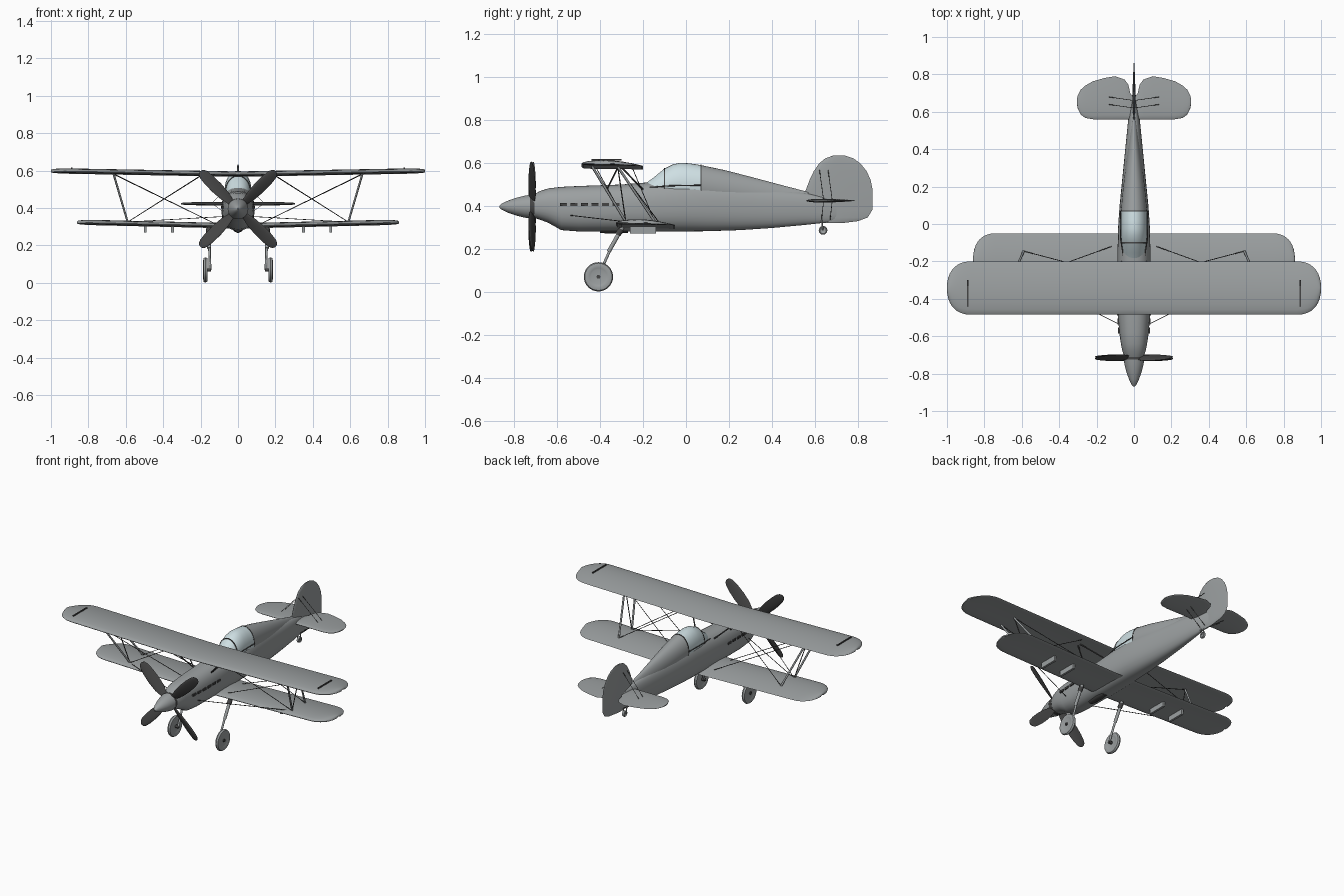
import bpy, bmesh
from math import sin, cos, pi, radians
from mathutils import Vector, Matrix

cube = bpy.data.objects.get("Cube")
if cube:
    bpy.data.objects.remove(cube)


def material(name, rgb):
    m = bpy.data.materials.new(name)
    m.use_nodes = True
    m.diffuse_color = (*rgb, 1)
    m.node_tree.nodes["Principled BSDF"].inputs["Base Color"].default_value = (*rgb, 1)
    return m


GREY = material("airframe grey", (0.33, 0.35, 0.355))
DARK = material("dark metal", (0.06, 0.06, 0.06))
GLASS = material("pale glass", (0.62, 0.74, 0.77))


def loft(name, rings, mat, angle=40):
    """Skin a row of closed rings and cap both ends."""
    bm = bmesh.new()
    loops = [[bm.verts.new(p) for p in ring] for ring in rings]
    n = len(loops[0])
    for a, b in zip(loops, loops[1:]):
        for i in range(n):
            bm.faces.new((a[i], a[(i + 1) % n], b[(i + 1) % n], b[i]))
    bm.faces.new(loops[0])
    bm.faces.new(loops[-1])
    bmesh.ops.recalc_face_normals(bm, faces=bm.faces)
    mesh = bpy.data.meshes.new(name)
    bm.to_mesh(mesh)
    bm.free()
    mesh.materials.append(mat)
    ob = bpy.data.objects.new(name, mesh)
    bpy.context.collection.objects.link(ob)
    bpy.ops.object.select_all(action="DESELECT")
    ob.select_set(True)
    bpy.context.view_layer.objects.active = ob
    bpy.ops.object.shade_smooth_by_angle(angle=radians(angle))
    return ob


def body(name, sections, mat, power=2.0, n=32):
    """Sections are (y, half width, bottom z, top z)."""
    def ring(y, w, lo, hi):
        pts = []
        for i in range(n):
            c, s = cos(2 * pi * i / n), sin(2 * pi * i / n)
            k = (abs(c) ** power + abs(s) ** power) ** (-1 / power)
            pts.append((w * c * k, y, (lo + hi) / 2 + (hi - lo) / 2 * s * k))
        return pts
    return loft(name, [ring(*s) for s in sections], mat)


def foil(name, stations, thick, place, mat, camber=0.0, n=10):
    """Stations are (span, leading, trailing); place maps span, chord, height."""
    full = max(b - a for _, a, b in stations)
    rings = []
    for s, a, b in stations:
        t = thick * ((b - a) / full) ** 0.6
        ring = []
        for i in range(2 * n):
            u = (1 + cos(pi * i / n)) / 2
            h = 1.3 * t * (u ** 0.5) * (1 - u) + 0.06 * t
            arch = camber * 4 * u * (1 - u)
            ring.append(place(s, a + (b - a) * u, arch + (h if i <= n else -h)))
        rings.append(ring)
    return loft(name, rings, mat, 50)


def wing(name, span, lead, trail, z, rise, tip):
    half = [span - tip + tip * sin(pi / 2 * i / 10) for i in range(11)]
    stations = []
    for x in [-x for x in reversed(half)] + [0] + half:
        d = max(0, abs(x) - span + tip) / tip
        k = max(0.1, (1 - d ** 2.3) ** (1 / 2.3)) * (trail - lead) / 2
        mid = (lead + trail) / 2
        stations.append((x, mid - k, mid + k))
    return foil(name, stations, 0.022,
                lambda s, c, t: (s, c, z + rise * abs(s) / span + t - 0.04 * (c - lead)),
                GREY, camber=0.009)


def rods(name, paths, radius, mat, mirror=True):
    cu = bpy.data.curves.new(name, "CURVE")
    cu.dimensions = "3D"
    cu.bevel_depth = radius
    cu.bevel_resolution = 1
    cu.use_fill_caps = True
    for side in (1, -1) if mirror else (1,):
        for path in paths:
            sp = cu.splines.new("POLY")
            sp.points.add(len(path) - 1)
            for p, (x, y, z) in zip(sp.points, path):
                p.co = (x * side, y, z, 1)
    cu.materials.append(mat)
    ob = bpy.data.objects.new(name, cu)
    bpy.context.collection.objects.link(ob)


def box(name, centre, size, mat):
    (x, y, z), (a, b, c) = centre, [v / 2 for v in size]
    rings = [[(x + i * a, y + e * b, z + k * c) for i, k in ((-1, -1), (1, -1), (1, 1), (-1, 1))]
             for e in (-1, 1)]
    return loft(name, rings, mat, 20)


def wheel(name, x, y, z, r, w, mat):
    """Lathe a tyre with a dished hub about the x axis."""
    profile = [(-0.6, 0.05), (-0.6, 0.5), (-0.75, 0.6), (-1, 0.75), (-0.8, 0.93), (0, 1),
               (0.8, 0.93), (1, 0.75), (0.75, 0.6), (0.6, 0.5), (0.6, 0.05)]
    loft(name, [[(x + u * w, y + r * v * cos(pi * i / 16), z + r * v * sin(pi * i / 16))
                 for i in range(32)] for u, v in profile], mat)


# Fuselage, raised rear deck and canopy
body("fuselage", [(-0.71, 0.05, 0.345, 0.45), (-0.68, 0.062, 0.335, 0.467),
                  (-0.64, 0.07, 0.32, 0.48), (-0.58, 0.079, 0.286, 0.487),
                  (-0.5, 0.085, 0.28, 0.491), (-0.3, 0.088, 0.28, 0.498),
                  (-0.15, 0.088, 0.28, 0.51), (0.0, 0.084, 0.28, 0.52),
                  (0.1, 0.077, 0.281, 0.515), (0.25, 0.062, 0.286, 0.5),
                  (0.4, 0.047, 0.296, 0.48), (0.55, 0.032, 0.31, 0.46),
                  (0.64, 0.018, 0.32, 0.44), (0.71, 0.006, 0.33, 0.42)], GREY, 2.4)
body("rear_deck", [(0.07, 0.07, 0.4, 0.588), (0.18, 0.06, 0.39, 0.565), (0.3, 0.046, 0.38, 0.534),
                   (0.45, 0.028, 0.36, 0.494), (0.57, 0.014, 0.35, 0.463)], GREY)
body("canopy", [(-0.2, 0.045, 0.42, 0.495), (-0.155, 0.058, 0.41, 0.527), (-0.1, 0.066, 0.4, 0.572),
                (-0.06, 0.07, 0.4, 0.592), (-0.025, 0.071, 0.4, 0.599), (0.02, 0.071, 0.4, 0.596),
                (0.07, 0.07, 0.4, 0.588)], GLASS)
for i, (y, w, top) in enumerate(((-0.1, 0.068, 0.574), (0.07, 0.0715, 0.59))):
    body(f"canopy_frame_{i}", [(y - 0.003, w, 0.4, top), (y + 0.003, w, 0.4, top)], DARK)
rods("canopy_rail", [[(0.056, -0.18, 0.484), (0.071, -0.08, 0.492), (0.073, 0.07, 0.495)]], 0.003, DARK)

# Spinner and four-blade propeller
HUB = Vector((0, -0.715, 0.395))
body("spinner", [(y, r, 0.395 - r, 0.395 + r) for y, r in
                 ((-0.868, 0.004), (-0.86, 0.012), (-0.83, 0.027), (-0.79, 0.041),
                  (-0.75, 0.051), (-0.725, 0.055))], GREY)
body("spinner_backplate", [(y, 0.054, 0.341, 0.449) for y in (-0.726, -0.705)], DARK)
BLADE = [(0.03, 0.016), (0.06, 0.022), (0.1, 0.032), (0.16, 0.036), (0.22, 0.034),
         (0.26, 0.028), (0.277, 0.02), (0.285, 0.007)]
for k in range(4):
    turn = Matrix.Rotation(pi / 4 + k * pi / 2, 3, "Y")

    def blade_point(s, c, t, turn=turn):
        a = radians(38 - 75 * s)
        return HUB + turn @ Vector((c * cos(a) - t * sin(a), c * sin(a) + t * cos(a), s))
    foil(f"propeller_blade_{k + 1}", [(r, -w, w) for r, w in BLADE], 0.011, blade_point, DARK)

# Wings and tail surfaces
wing("upper_wing", 1.0, -0.485, -0.2, 0.579, 0.018, 0.13)
wing("lower_wing", 0.86, -0.325, -0.05, 0.302, 0.02, 0.12)
TAIL = [(0, 0.56, 0.67), (0.02, 0.56, 0.7), (0.03, 0.56, 0.745), (0.05, 0.56, 0.772),
        (0.1, 0.56, 0.79), (0.16, 0.56, 0.78), (0.22, 0.56, 0.763), (0.26, 0.567, 0.74),
        (0.285, 0.585, 0.718), (0.3, 0.615, 0.69), (0.305, 0.64, 0.67)]
foil("tailplane", [(-x, a, b) for x, a, b in reversed(TAIL[1:])] + TAIL, 0.016,
     lambda s, c, t: (s, c, 0.423 + t), GREY)
foil("fin_and_rudder", [(0.318, 0.64, 0.72), (0.328, 0.61, 0.8), (0.345, 0.59, 0.845),
                        (0.38, 0.57, 0.866), (0.47, 0.556, 0.868), (0.52, 0.575, 0.858),
                        (0.56, 0.594, 0.84), (0.595, 0.618, 0.812), (0.62, 0.648, 0.778),
                        (0.633, 0.685, 0.738)], 0.015, lambda s, c, t: (t, c, s), GREY)

# Wing struts and bracing
UP, LOW = (0.665, -0.437, 0.583), (0.59, -0.28, 0.325)
UP2, LOW2 = (0.665, -0.317, 0.58), (0.59, -0.145, 0.325)
rods("wing_struts", [[UP, LOW], [UP2, LOW2]], 0.006, GREY)
rods("strut_diagonals", [[UP2, LOW]], 0.003, DARK)
rods("cabane_struts", [[(0.065, -0.37, 0.47), (0.17, -0.437, 0.58)],
                       [(0.065, -0.37, 0.47), (0.17, -0.317, 0.577)],
                       [(0.065, -0.2, 0.475), (0.17, -0.3, 0.577)]], 0.004, DARK)
rods("wing_wires", [[UP2, (0.12, -0.12, 0.315)], [UP, (0.12, -0.28, 0.315)],
                    [LOW2, (0.19, -0.25, 0.577)], [LOW, (0.19, -0.42, 0.58)],
                    [(0.07, -0.54, 0.355), LOW]], 0.002, DARK)
rods("tail_wires", [[(0, y, 0.57), (0.14, y + 0.02, 0.424), (0.012, y + 0.01, 0.335)]
                    for y in (0.62, 0.66)], 0.0015, DARK)

# Landing gear, left and right
for side, label in ((1, "left"), (-1, "right")):
    wheel(f"{label}_wheel", 0.174 * side, -0.407, 0.069, 0.068, 0.012, GREY)
    for part, path, r, mat in (
            ("upper_leg", [(0.155, -0.295, 0.3), (0.155, -0.36, 0.185)], 0.011, GREY),
            ("lower_leg", [(0.153, -0.35, 0.2), (0.15, -0.395, 0.1), (0.15, -0.407, 0.069)], 0.007, GREY),
            ("axle", [(0.145, -0.407, 0.069), (0.188, -0.407, 0.069)], 0.01, DARK),
            ("leg_collar", [(0.155, -0.3, 0.29), (0.155, -0.318, 0.265)], 0.016, DARK)):
        rods(f"{label}_{part}", [[(x * side, y, z) for x, y, z in path]], r, mat, False)
    # Exhaust stubs, store racks and wing-tip slots
    for i in range(6):
        y = -0.57 + 0.049 * i
        box(f"{label}_exhaust_{i + 1}", ((0.08 + 0.006 * min(1, i / 2)) * side, y, 0.405),
            (0.012, 0.032, 0.013), DARK)
    for i, x in enumerate((0.35, 0.495)):
        box(f"{label}_rack_{i + 1}", (x * side, -0.2, 0.287), (0.014, 0.12, 0.034), GREY)
    box(f"{label}_tip_slot", (0.89 * side, -0.37, 0.6135), (0.008, 0.14, 0.006), DARK)

# Tail wheel and belly intake
wheel("tail_wheel", 0, 0.637, 0.285, 0.02, 0.008, GREY)
rods("tail_wheel_leg", [(p) for p in ([(0.011, 0.637, 0.285), (0.011, 0.63, 0.335)],)], 0.004, GREY)
body("belly_intake", [(-0.4, 0.02, 0.272, 0.3), (-0.32, 0.026, 0.27, 0.3), (-0.27, 0.02, 0.273, 0.3)], DARK)
